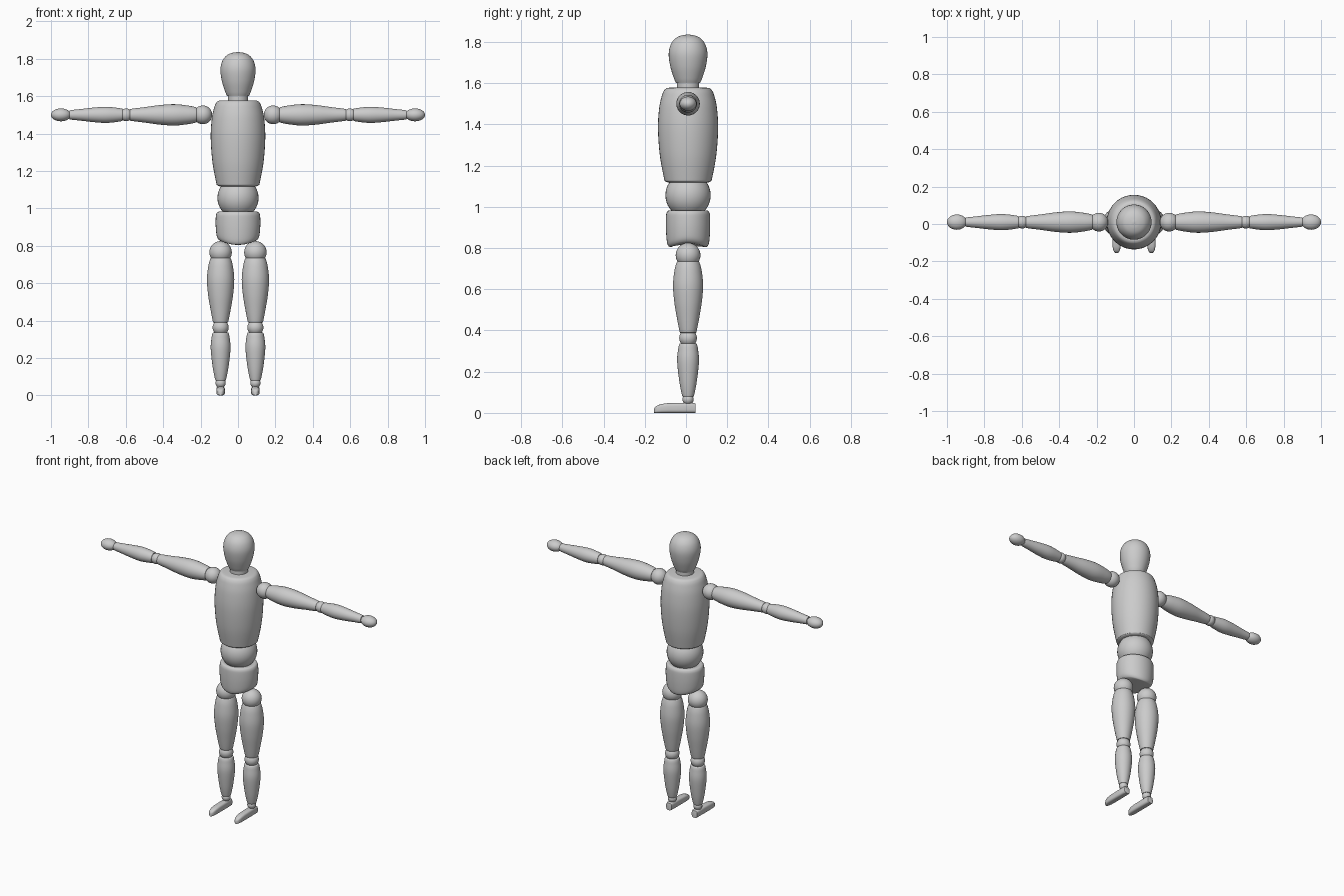
import bpy, bmesh, math
from mathutils import Vector

if "Cube" in bpy.data.objects:
    bpy.data.objects.remove(bpy.data.objects["Cube"])

Y0 = 0.01      # depth of the body axis
SEG = 40


def smooth_profile(pts, n=6):
    """Catmull-Rom curve through (position, radius) points."""
    p = [Vector(q) for q in pts]
    p = [2 * p[0] - p[1]] + p + [2 * p[-1] - p[-2]]
    out = []
    for i in range(1, len(p) - 2):
        a, b, c, d = p[i - 1:i + 3]
        for k in range(n):
            t = k / n
            out.append(0.5 * (2 * b + (c - a) * t + (2 * a - 5 * b + 4 * c - d) * t * t
                              + (3 * b - a - 3 * c + d) * t ** 3))
    return out + [p[-2]]


def skin(name, rings):
    """Closed smooth skin over a stack of rings."""
    bm = bmesh.new()
    loops = [[bm.verts.new(v) for v in r] for r in rings]
    for a, b in zip(loops, loops[1:]):
        for i in range(len(a)):
            j = (i + 1) % len(a)
            bm.faces.new((a[i], a[j], b[j], b[i]))
    bm.faces.new(loops[0])
    bm.faces.new(loops[-1])
    bmesh.ops.recalc_face_normals(bm, faces=bm.faces)
    me = bpy.data.meshes.new(name)
    bm.to_mesh(me)
    bm.free()
    ob = bpy.data.objects.new(name, me)
    bpy.context.collection.objects.link(ob)
    bpy.ops.object.select_all(action='DESELECT')
    ob.select_set(True)
    bpy.context.view_layer.objects.active = ob
    bpy.ops.object.shade_smooth_by_angle(angle=math.radians(40))
    return ob


def circle():
    for i in range(SEG):
        a = 2 * math.pi * i / SEG
        yield math.cos(a), math.sin(a)


def upright(name, pts, x=0.0, flat=1.0):
    """Turned part around a vertical axis; flat squeezes the depth."""
    return skin(name, [[(x + r * c, Y0 + r * s * flat, z) for c, s in circle()]
                       for z, r in smooth_profile(pts)])


def sideways(name, pts, side, z0=1.5):
    """Turned part around the arm axis."""
    return skin(name, [[(side * x, Y0 + r * c, z0 + r * s) for c, s in circle()]
                       for x, r in smooth_profile(pts)])


def ball(name, x, z, r, scale=(1, 1, 1)):
    bpy.ops.mesh.primitive_uv_sphere_add(segments=32, ring_count=20, radius=r,
                                         location=(x, Y0, z))
    ob = bpy.context.object
    ob.name = name
    ob.scale = scale
    bpy.ops.object.shade_smooth()
    return ob


# Head and neck
upright("head", [(1.60, 0.058), (1.625, 0.069), (1.68, 0.086), (1.74, 0.094),
                 (1.785, 0.085), (1.815, 0.064), (1.83, 0.036), (1.836, 0.004)])
upright("neck", [(1.55, 0.054), (1.61, 0.054)])

# Torso
upright("torso", [(1.118, 0.098), (1.124, 0.111), (1.14, 0.117), (1.25, 0.137),
                  (1.38, 0.146), (1.48, 0.140), (1.54, 0.127), (1.565, 0.116),
                  (1.575, 0.104), (1.578, 0.09)])

# Waist ball
ball("waist_ball", 0, 1.056, 0.11)

# Pelvis, its underside arched up towards the hips
pelvis = upright("pelvis", [(0.805, 0.09), (0.808, 0.104), (0.83, 0.114), (0.89, 0.119),
                            (0.95, 0.119), (0.972, 0.115), (0.982, 0.104), (0.982, 0.08)],
                 flat=0.9)
for v in pelvis.data.vertices:
    v.co.z += 2.4 * v.co.x ** 2 * max(0.0, min(1.0, (0.93 - v.co.z) / 0.125))

for side, tag in ((-1, "left"), (1, "right")):
    # Leg
    x = side * 0.093
    ball(f"{tag}_hip_ball", x, 0.765, 0.06)
    upright(f"{tag}_thigh", [(0.39, 0.036), (0.395, 0.041), (0.46, 0.054), (0.54, 0.067),
                             (0.62, 0.073), (0.69, 0.066), (0.728, 0.056), (0.735, 0.05)], x)
    ball(f"{tag}_knee_ball", x, 0.363, 0.043)
    upright(f"{tag}_shin", [(0.08, 0.024), (0.085, 0.029), (0.15, 0.042), (0.25, 0.053),
                            (0.31, 0.048), (0.332, 0.043), (0.337, 0.038)], x)
    ball(f"{tag}_ankle_ball", x, 0.066, 0.027)

    # Foot: sections of (depth, half width, height) from heel to toe
    rings = []
    for y, w, h in ((0.047, 0.016, 0.038), (0.045, 0.020, 0.045), (0.036, 0.022, 0.049),
                    (-0.03, 0.023, 0.049), (-0.09, 0.023, 0.047), (-0.12, 0.022, 0.043),
                    (-0.14, 0.018, 0.036), (-0.151, 0.012, 0.028), (-0.155, 0.005, 0.02)):
        rings.append([(x + w * math.copysign(abs(c) ** 0.6, c), y,
                       h / 2 + h / 2 * math.copysign(abs(s) ** 0.6, s)) for c, s in circle()])
    skin(f"{tag}_foot", rings)

    # Arm
    ball(f"{tag}_shoulder_ball", side * 0.188, 1.5, 0.05)
    sideways(f"{tag}_upper_arm", [(0.222, 0.036), (0.226, 0.041), (0.27, 0.050), (0.34, 0.057),
                                  (0.42, 0.052), (0.50, 0.041), (0.572, 0.032),
                                  (0.577, 0.027)], side)
    ball(f"{tag}_elbow_ball", side * 0.598, 1.5, 0.034)
    sideways(f"{tag}_forearm", [(0.62, 0.029), (0.624, 0.034), (0.70, 0.043), (0.77, 0.039),
                                (0.84, 0.031), (0.895, 0.025), (0.90, 0.021)], side)
    ball(f"{tag}_hand", side * 0.947, 1.5, 0.053, (1, 0.77, 0.65))
